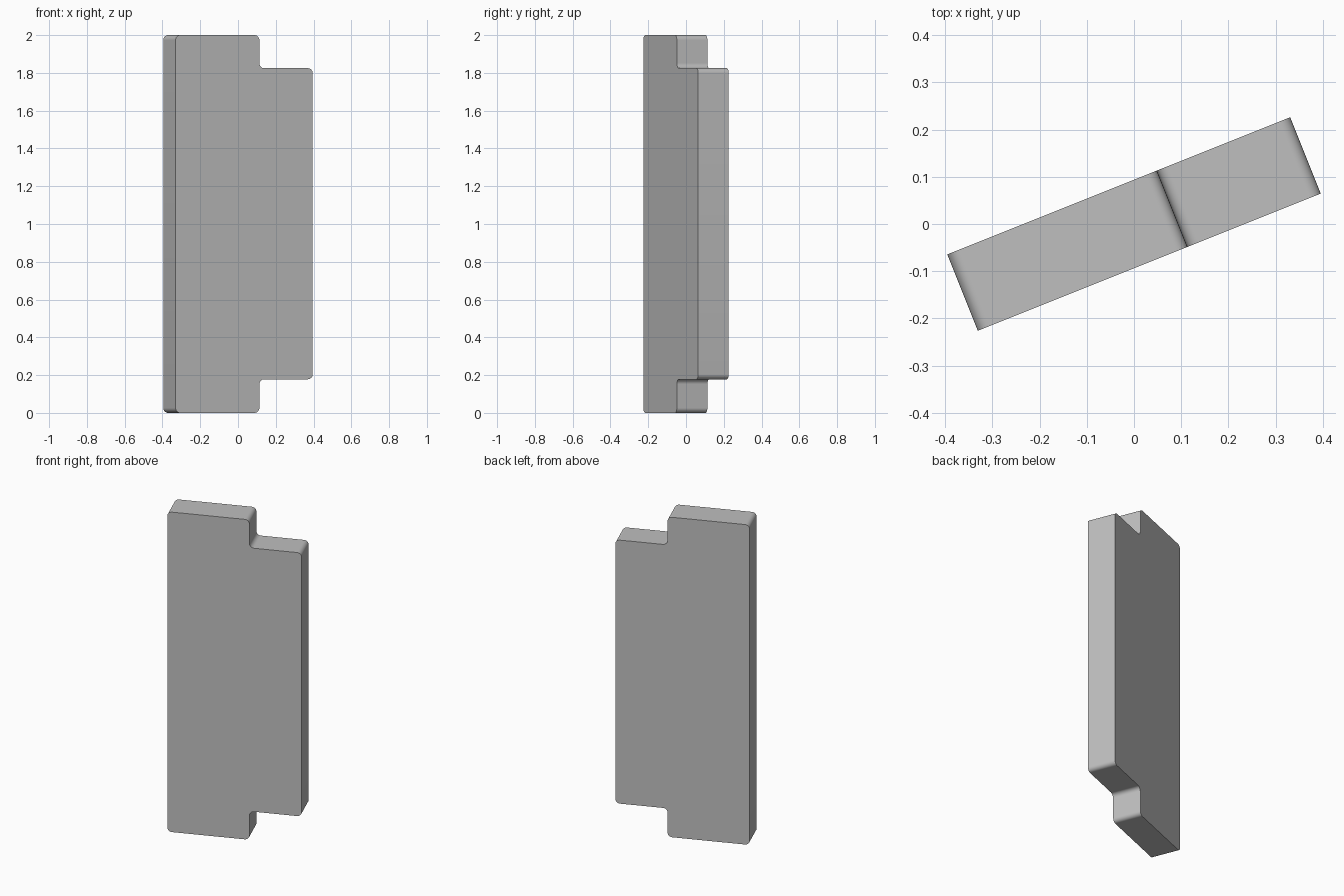
import bpy, bmesh, math
from mathutils import Matrix

cube = bpy.data.objects.get("Cube")
if cube:
    bpy.data.objects.remove(cube, do_unlink=True)

# Plate dimensions
HALF_W, HALF_T, HEIGHT = 0.391, 0.087, 2.0
STEP_U, LOW, HIGH = 0.087, 0.178, 1.825
RADIUS = 0.027

# Stepped plate outline, seen from the front
outline = [(-HALF_W, 0), (STEP_U, 0), (STEP_U, LOW), (HALF_W, LOW),
           (HALF_W, HIGH), (STEP_U, HIGH), (STEP_U, HEIGHT), (-HALF_W, HEIGHT)]

bm = bmesh.new()
front = bm.faces.new([bm.verts.new((u, -HALF_T, z)) for u, z in outline])
extruded = bmesh.ops.extrude_face_region(bm, geom=[front], use_keep_orig=True)
moved = [v for v in extruded["geom"] if isinstance(v, bmesh.types.BMVert)]
bmesh.ops.translate(bm, verts=moved, vec=(0, 2 * HALF_T, 0))

# Round every corner that runs through the thickness
corners = [e for e in bm.edges if abs(e.verts[0].co.y - e.verts[1].co.y) > HALF_T]
bmesh.ops.bevel(bm, geom=corners, offset=RADIUS, offset_type='OFFSET',
                segments=8, profile=0.5, affect='EDGES')

# Turn the plate about the vertical axis
bmesh.ops.rotate(bm, verts=bm.verts, matrix=Matrix.Rotation(math.radians(21.8), 3, 'Z'))
bmesh.ops.recalc_face_normals(bm, faces=bm.faces)

mesh = bpy.data.meshes.new("stepped_plate")
bm.to_mesh(mesh)
bm.free()
plate = bpy.data.objects.new("stepped_plate", mesh)
bpy.context.collection.objects.link(plate)

# Plain grey material
grey = bpy.data.materials.new("plain grey")
grey.use_nodes = True
color = (0.52, 0.52, 0.52, 1)
grey.diffuse_color = color
grey.node_tree.nodes["Principled BSDF"].inputs["Base Color"].default_value = color
mesh.materials.append(grey)

# Smooth rounded corners, crisp flat rims
bpy.ops.object.select_all(action='DESELECT')
plate.select_set(True)
bpy.context.view_layer.objects.active = plate
bpy.ops.object.shade_smooth_by_angle(angle=math.radians(30))
